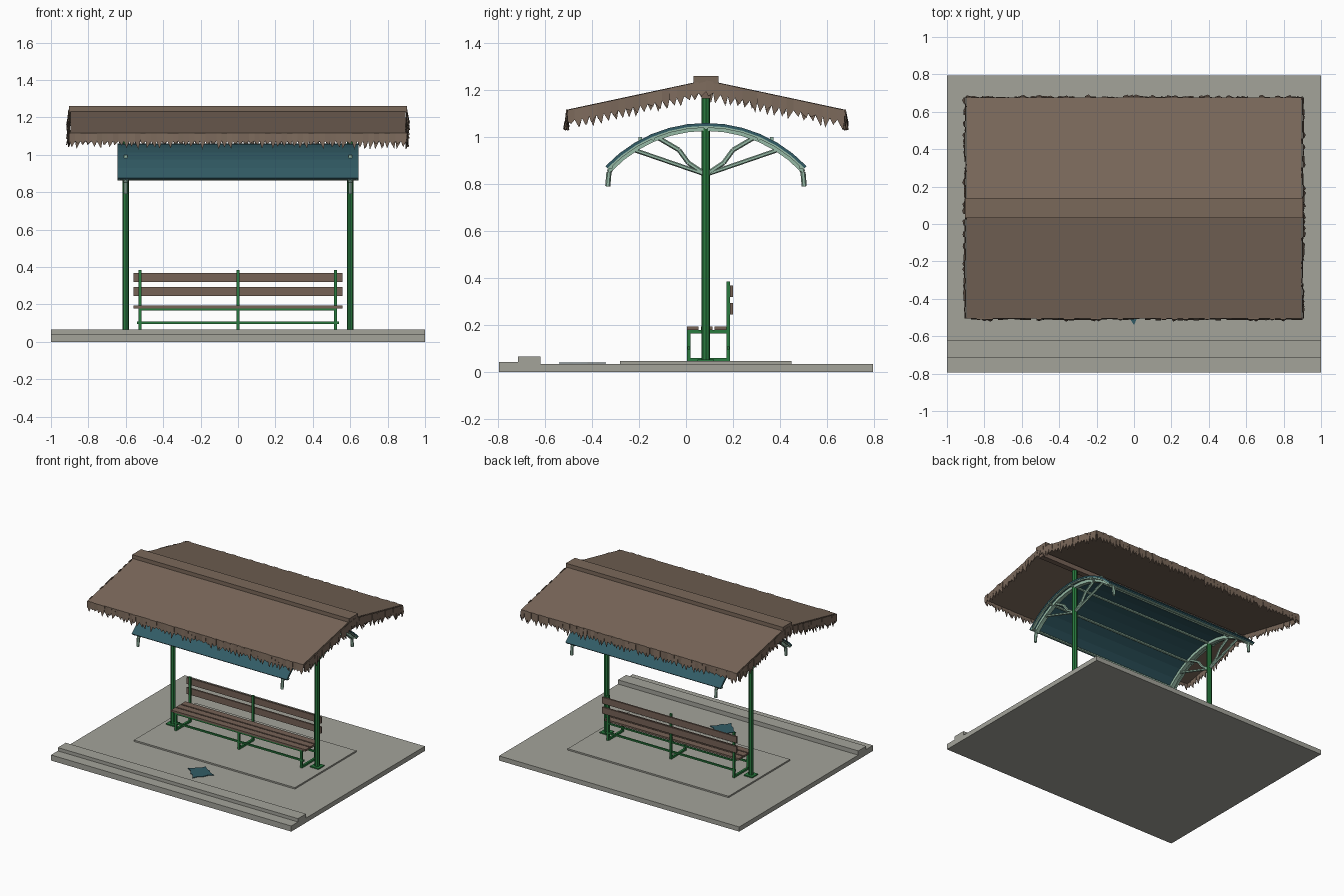
import bpy, bmesh, math, random
from mathutils import Vector

random.seed(7)
if "Cube" in bpy.data.objects:
    bpy.data.objects.remove(bpy.data.objects["Cube"])


def material(name, rgb):
    lin = [((c / 255 + 0.055) / 1.055) ** 2.4 for c in rgb] + [1]
    m = bpy.data.materials.new(name)
    m.use_nodes = True
    m.diffuse_color = lin
    m.node_tree.nodes["Principled BSDF"].inputs["Base Color"].default_value = lin
    return m


CONCRETE = material("concrete", (163, 163, 154))
THATCH = material("thatch brown", (122, 104, 90))
WOOD = material("bench wood", (118, 98, 86))
GREEN = material("post green", (40, 122, 62))
PALE = material("pale green", (150, 186, 166))
TEAL = material("teal sheet", (50, 92, 102))


def finish(name, bm, mat):
    bmesh.ops.recalc_face_normals(bm, faces=bm.faces)
    me = bpy.data.meshes.new(name)
    bm.to_mesh(me)
    bm.free()
    me.materials.append(mat)
    ob = bpy.data.objects.new(name, me)
    bpy.context.scene.collection.objects.link(ob)
    return ob


def box(name, x, y, z, mat):
    bm = bmesh.new()
    bmesh.ops.create_cube(bm, size=1)
    for v in bm.verts:
        v.co = [lo + (c + 0.5) * (hi - lo) for c, (lo, hi) in zip(v.co, (x, y, z))]
    return finish(name, bm, mat)


def tube(name, points, radius, mat, sides=6):
    """Round bar along a list of points, one prism for each stretch."""
    bm = bmesh.new()
    for a, b in zip(points, points[1:]):
        a, b = Vector(a), Vector(b)
        made = bmesh.ops.create_cone(bm, cap_ends=True, segments=sides, radius1=radius,
                                     radius2=radius, depth=(b - a).length)
        turn = (b - a).to_track_quat('Z', 'Y')
        for v in made["verts"]:
            v.co = turn @ v.co + (a + b) / 2
    return finish(name, bm, mat)


def strip(name, outer, inner, x0, x1, mat):
    """Extrude the band between two y-z lines along x."""
    bm = bmesh.new()
    rings = [[bm.verts.new((x, *p)) for p in line] for x in (x0, x1) for line in (outer, inner)]
    a, b, c, d = rings
    for i in range(len(outer) - 1):
        for r, s in ((a, b), (b, d), (d, c), (c, a)):
            bm.faces.new((r[i], r[i + 1], s[i + 1], s[i]))
    for i in (0, -1):
        bm.faces.new((a[i], b[i], d[i], c[i]))
    return finish(name, bm, mat)


# Ground: slab, kerb and paved pad
box("ground_slab", (-1, 1), (-0.795, 0.795), (0, 0.035), CONCRETE)
box("road_strip", (-1, 1), (-0.795, -0.71), (0.03, 0.042), CONCRETE)
box("kerb", (-1, 1), (-0.715, -0.62), (0.03, 0.067), CONCRETE)
box("paved_pad", (-0.67, 0.67), (-0.28, 0.45), (0.03, 0.046), CONCRETE)

# Fallen scrap of sheet with ragged edges
bm = bmesh.new()
corners = [Vector(p) for p in ((0, -0.54, 0), (0.095, -0.42, 0), (-0.03, -0.34, 0), (-0.115, -0.43, 0))]
outline = []
for i, p in enumerate(corners):
    q = corners[(i + 1) % 4]
    for k in range(4):
        point = p.lerp(q, k / 4)
        outline.append(point.lerp(Vector((-0.01, -0.43, 0)), 0.14 * (k % 2)))
face = bm.faces.new([bm.verts.new((p.x, p.y, 0.036)) for p in outline])
top = bmesh.ops.extrude_face_region(bm, geom=[face])["geom"]
for v in top:
    if isinstance(v, bmesh.types.BMVert):
        v.co.z += 0.005
finish("fallen_sheet", bm, TEAL)

# Posts with foot plates
MID = 0.085
for side, sx in (("right", -1), ("left", 1)):
    x = 0.6 * sx
    tube(side + "_post", [(x, MID, 0.045), (x, MID, 1.2)], 0.018, GREEN, 8)
    box(side + "_foot_plate", (x - 0.035, x + 0.035), (MID - 0.035, MID + 0.035), (0.045, 0.054), GREEN)

# Bench frames
for name, x in (("right", -0.525), ("middle", 0), ("left", 0.522)):
    xs = (x - 0.008, x + 0.008)
    box(name + "_bench_front_leg", xs, (0.005, 0.019), (0.046, 0.18), GREEN)
    box(name + "_bench_back_post", xs, (0.172, 0.187), (0.046, 0.385), GREEN)
    box(name + "_bench_foot_bar", xs, (0.005, 0.187), (0.046, 0.06), GREEN)
    box(name + "_bench_seat_bar", xs, (0.005, 0.187), (0.165, 0.178), GREEN)
for name, y in (("front", 0.012), ("back", 0.18)):
    box(name + "_bench_rail", (-0.54, 0.54), (y - 0.006, y + 0.006), (0.096, 0.108), GREEN)
    box(name + "_seat_rail", (-0.53, 0.53), (y - 0.005, y + 0.005), (0.167, 0.178), GREEN)

# Bench slats
for i in range(3):
    y = 0.004 + 0.059 * i
    box("seat_slat_%d" % i, (-0.56, 0.56), (y, y + 0.05), (0.179, 0.193), WOOD)
for i, z in enumerate((0.245, 0.32)):
    box("back_board_%d" % i, (-0.56, 0.56), (0.187, 0.2), (z, z + 0.048), WOOD)

# Curved canopy
RAD, CZ, SPAN, STEPS = 0.59, 0.47, math.radians(46.5), 12


def arc(r, span=SPAN):
    angles = [span * (2 * i / STEPS - 1) for i in range(STEPS + 1)]
    return [(MID + r * math.sin(a), CZ + r * math.cos(a)) for a in angles]


strip("canopy_sheet", arc(RAD), arc(RAD - 0.012), -0.645, 0.645, TEAL)
for i, f in enumerate((-0.97, -0.5, 0, 0.5, 0.97)):
    a = SPAN * f
    y, z = MID + (RAD - 0.02) * math.sin(a), CZ + (RAD - 0.02) * math.cos(a)
    tube("canopy_purlin_%d" % i, [(-0.645, y, z), (0.645, y, z)], 0.009, PALE)

# Canopy ribs, end legs and braces
for side, sx in (("right", -1), ("left", 1)):
    x = 0.6 * sx
    strip(side + "_rib", arc(RAD - 0.012), arc(RAD - 0.034), x - 0.014, x + 0.014, PALE)
    strip(side + "_edge_trim", arc(RAD - 0.012), arc(RAD - 0.02), 0.628 * sx, 0.642 * sx, PALE)
    for end, sy in (("front", -1), ("back", 1)):
        def at(y, z):
            return (x, MID + sy * y, z)
        tag = "%s_%s" % (side, end)
        tube(tag + "_end_leg", [at(0.40, 0.875), at(0.413, 0.85), at(0.418, 0.79)], 0.011, PALE)
        tube(tag + "_straight_brace", [at(0, 0.84), at(0.32, 0.95)], 0.009, PALE)
        tube(tag + "_bent_brace", [at(0, 0.84), at(0.075, 0.89), at(0.115, 0.945),
                                   at(0.2, 0.995), at(0.24, 0.998)], 0.01, PALE)
        y = MID + sy * 0.28
        box(tag + "_bolt", (x - 0.009, x + 0.009), (y - 0.008, y + 0.008), (0.975, 1.0), PALE)

# Thatched roof with ridge cap and ridge beam
HALF, RIDGE, EAVE, WIDE = 0.59, 1.243, 1.117, 0.895


def roof_z(y):
    return RIDGE + (EAVE - RIDGE) * abs(y - MID) / HALF


line = [(MID + s * HALF, EAVE) for s in (-1, 0, 1)]
line[1] = (MID, RIDGE)
strip("thatch_roof", line, [(y, z - 0.03) for y, z in line], -WIDE, WIDE, THATCH)
box("ridge_cap", (-0.903, 0.903), (MID - 0.053, MID + 0.053), (1.225, 1.26), THATCH)
box("ridge_beam", (-0.9, 0.9), (MID - 0.02, MID + 0.02), (1.165, 1.2), WOOD)


def fringe(name, start, end, out, count, drop):
    """Row of ragged hanging tufts along the line from start to end."""
    bm = bmesh.new()
    start, end, out = Vector(start), Vector(end), Vector(out)
    step = (end - start) / count
    for i in range(count):
        a = start + step * i
        b = a + step
        down = Vector((0, 0, -drop))
        tip = a + step * random.uniform(0.2, 0.8) + out * random.uniform(-0.004, 0.013)
        tip.z -= drop + random.uniform(0.012, 0.045)
        bulge = out * random.uniform(0, 0.01)
        pts = (a, b, b + down + bulge, tip, a + down + bulge)
        bm.faces.new([bm.verts.new(p) for p in pts])
    ob = finish(name, bm, THATCH)
    ob.modifiers.new("thickness", 'SOLIDIFY').thickness = 0.005


for side, s in (("front", -1), ("back", 1)):
    y = MID + s * HALF
    fringe(side + "_eave_fringe", (-0.9, y, EAVE), (0.9, y, EAVE), (0, s, 0), 62, 0.044)
    for end, sx in (("right", -1), ("left", 1)):
        x = 0.902 * sx
        fringe("%s_%s_gable_fringe" % (side, end), (x, MID, RIDGE - 0.002),
               (x, y, EAVE - 0.002), (sx, 0, 0), 19, 0.048)
